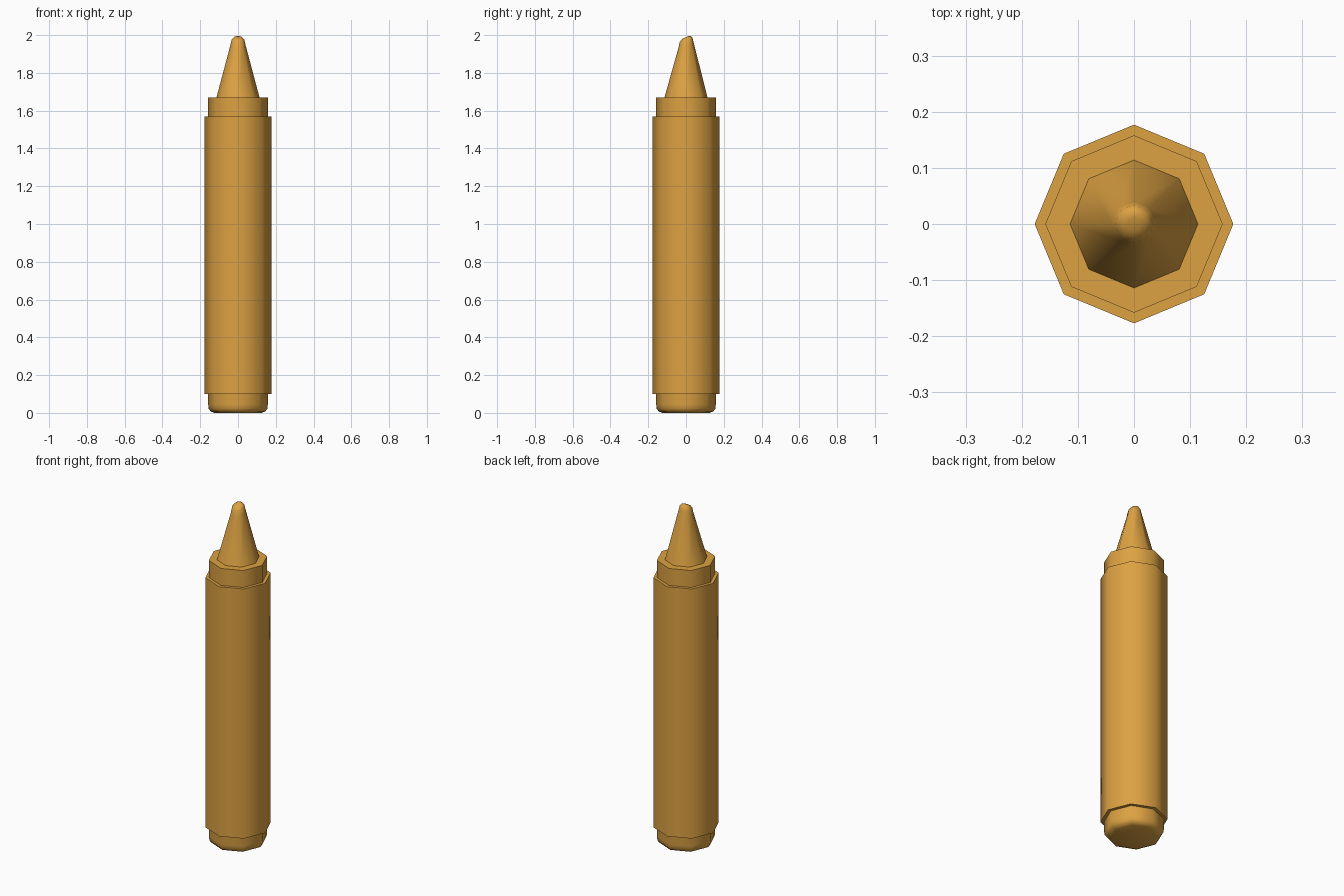
import bpy, bmesh, math

cube = bpy.data.objects.get("Cube")
if cube:
    bpy.data.objects.remove(cube)

wax = bpy.data.materials.new("golden_wax")
wax.use_nodes = True
wax.diffuse_color = (0.72, 0.36, 0.055, 1)
wax.node_tree.nodes["Principled BSDF"].inputs["Base Color"].default_value = wax.diffuse_color

SIDES = 8


def lathe(name, profile, slant_from=None, slant=0.0):
    """Eight-sided turned part from (radius, height) rings, capped at both ends."""
    bm = bmesh.new()
    rings = []
    for r, z in profile:
        ring = []
        for i in range(SIDES):
            a = math.tau * i / SIDES
            x, y = r * math.cos(a), r * math.sin(a)
            lean = slant * (y - 0.034) if slant_from and z > slant_from else 0
            ring.append(bm.verts.new((x, y, z + lean)))
        rings.append(ring)
    for low, high in zip(rings, rings[1:]):
        for i in range(SIDES):
            j = (i + 1) % SIDES
            bm.faces.new((low[i], low[j], high[j], high[i]))
    bm.faces.new(rings[0][::-1])
    bm.faces.new(rings[-1])
    mesh = bpy.data.meshes.new(name)
    bm.to_mesh(mesh)
    bm.free()
    mesh.materials.append(wax)
    obj = bpy.data.objects.new(name, mesh)
    bpy.context.collection.objects.link(obj)
    bpy.ops.object.select_all(action="DESELECT")
    obj.select_set(True)
    bpy.context.view_layer.objects.active = obj
    bpy.ops.object.shade_smooth_by_angle(angle=math.radians(60))
    return obj


# Wax stick with a rounded foot
lathe("crayon_body", [(0.125, 0), (0.145, 0.008), (0.155, 0.022), (0.158, 0.045), (0.158, 1.67)])

# Paper sleeve around the stick
lathe("wrapper", [(0.177, 0.10), (0.177, 1.57)])

# Tapered tip, worn at a slant towards the front
lathe("tip", [(0.114, 1.67), (0.040, 1.96), (0.034, 1.988), (0.024, 1.999), (0.012, 2.002)], 1.95, 0.38)
